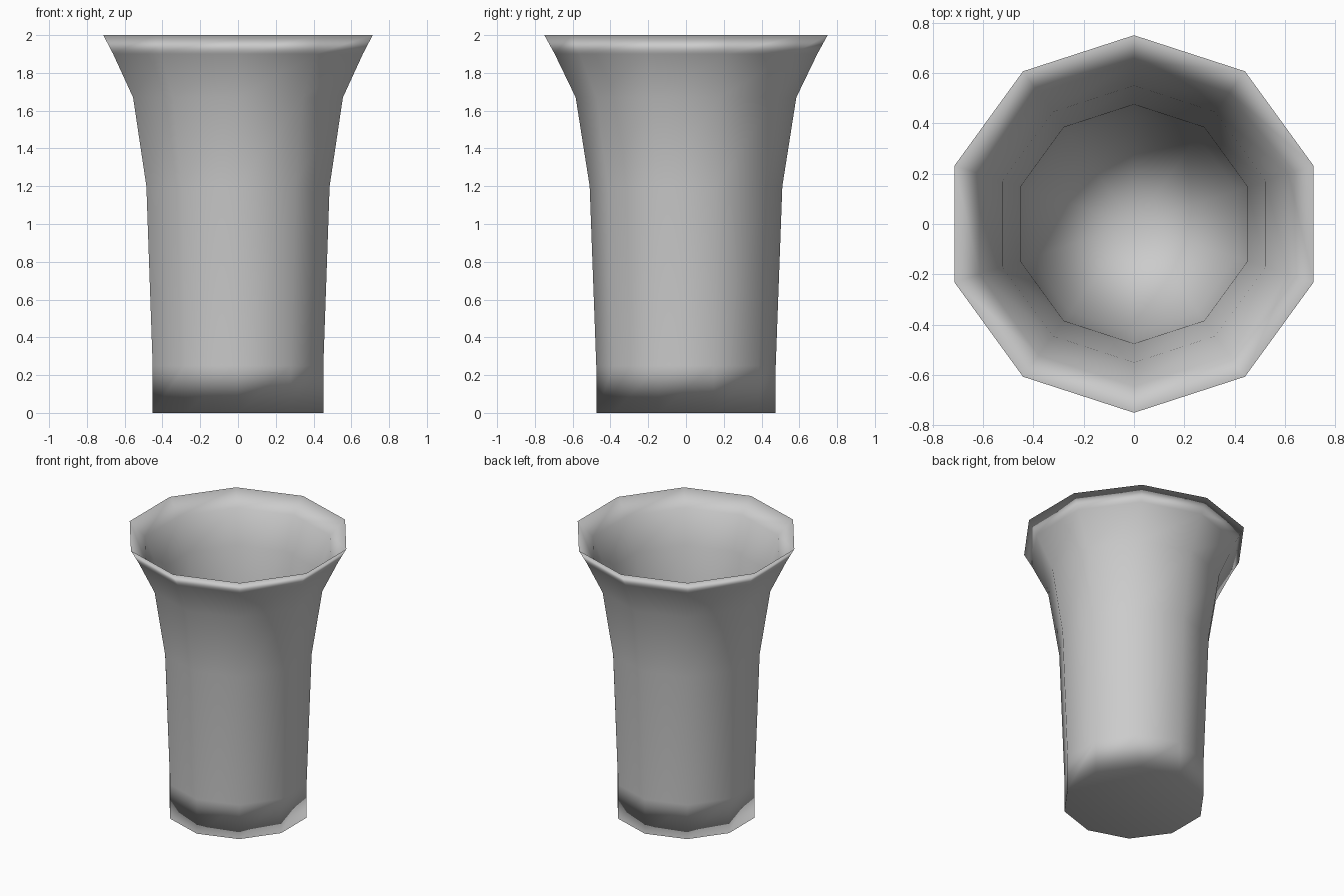
import bpy, bmesh, math

if "Cube" in bpy.data.objects:
    bpy.data.objects.remove(bpy.data.objects["Cube"])

SIDES = 10
# (radius, height) from the base up the outside, over the lip, down the inside
PROFILE = [(0.475, 0.0), (0.475, 0.25), (0.51, 1.2), (0.584, 1.67), (0.695, 1.9),
           (0.75, 2.0),
           (0.645, 1.9), (0.55, 1.67), (0.475, 1.2), (0.43, 0.1)]


def ring(bm, radius, z):
    angles = [math.pi / 2 + math.tau * i / SIDES for i in range(SIDES)]
    return [bm.verts.new((radius * math.cos(a), radius * math.sin(a), z)) for a in angles]


bm = bmesh.new()
rings = [ring(bm, r, z) for r, z in PROFILE]

# Walls and lip
for low, high in zip(rings, rings[1:]):
    for i in range(SIDES):
        j = (i + 1) % SIDES
        bm.faces.new((low[i], low[j], high[j], high[i]))

# Flat underside
bm.faces.new(list(reversed(rings[0])))

# Inner floor as a fan
centre = bm.verts.new((0, 0, PROFILE[-1][1]))
for i in range(SIDES):
    bm.faces.new((rings[-1][i], rings[-1][(i + 1) % SIDES], centre))

bmesh.ops.recalc_face_normals(bm, faces=bm.faces[:])
for f in bm.faces:
    f.smooth = True

mesh = bpy.data.meshes.new("flared_vase")
bm.to_mesh(mesh)
bm.free()
vase = bpy.data.objects.new("flared_vase", mesh)
bpy.context.collection.objects.link(vase)

# Area-weighted smooth shading
mod = vase.modifiers.new("weighted_shading", 'WEIGHTED_NORMAL')
mod.mode = 'FACE_AREA'
